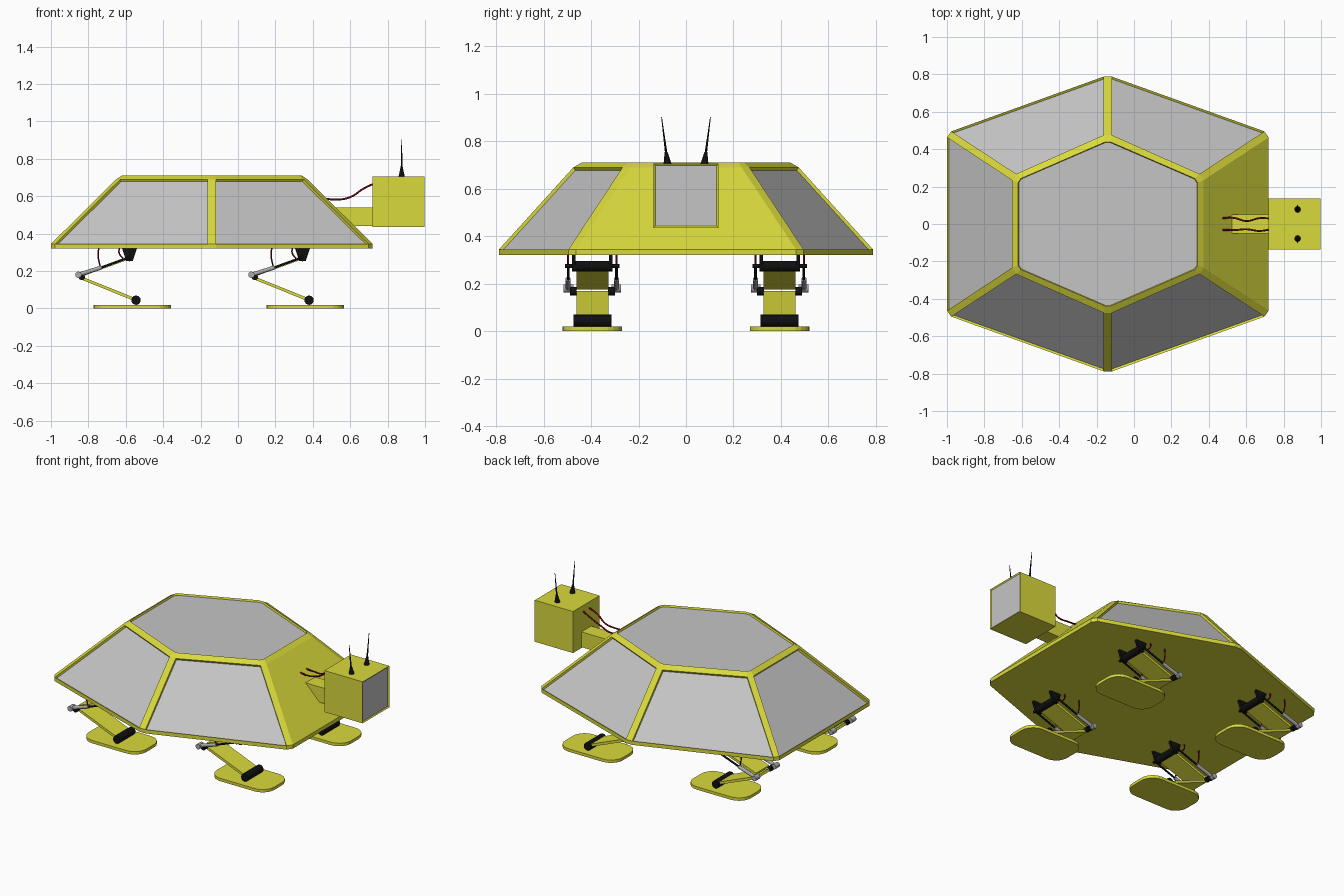
import bpy, bmesh, math
from mathutils import Vector, Matrix

if "Cube" in bpy.data.objects:
    bpy.data.objects.remove(bpy.data.objects["Cube"])


def mat(name, col):
    m = bpy.data.materials.new(name)
    m.diffuse_color = (*col, 1)
    m.use_nodes = True
    m.node_tree.nodes["Principled BSDF"].inputs["Base Color"].default_value = m.diffuse_color
    return m


YELLOW = mat("yellow paint", (0.70, 0.70, 0.045))
GREY = mat("grey panel", (0.56, 0.56, 0.56))
STEEL = mat("steel", (0.40, 0.40, 0.40))
BLACK = mat("black rubber", (0.005, 0.005, 0.005))
RED = mat("dark red cable", (0.20, 0.003, 0.006))


def finish(bm, name, *mats, smooth=False):
    bmesh.ops.recalc_face_normals(bm, faces=bm.faces)
    me = bpy.data.meshes.new(name)
    bm.to_mesh(me)
    bm.free()
    for m in mats:
        me.materials.append(m)
    ob = bpy.data.objects.new(name, me)
    bpy.context.collection.objects.link(ob)
    if smooth:
        bpy.context.view_layer.objects.active = ob
        ob.select_set(True)
        bpy.ops.object.shade_smooth_by_angle(angle=math.radians(40))
        ob.select_set(False)
    return ob


def rod(name, a, b, r1, r2, m, seg=16):
    """Cylinder or cone from a to b."""
    a, b = Vector(a), Vector(b)
    d = b - a
    bm = bmesh.new()
    M = Matrix.Translation((a + b) / 2) @ d.to_track_quat('Z', 'Y').to_matrix().to_4x4()
    bmesh.ops.create_cone(bm, cap_ends=True, segments=seg, radius1=r1, radius2=r2,
                          depth=d.length, matrix=M)
    return finish(bm, name, m, smooth=True)


def prism(name, pts, direction, m):
    """Extrude a flat polygon along a direction."""
    bm = bmesh.new()
    f = bm.faces.new([bm.verts.new(p) for p in pts])
    r = bmesh.ops.extrude_face_region(bm, geom=[f])
    vs = [g for g in r['geom'] if isinstance(g, bmesh.types.BMVert)]
    bmesh.ops.translate(bm, verts=vs, vec=direction)
    return finish(bm, name, m)


def plate(name, a, b, y, width, thick, m):
    """Flat bar between two (x, z) points, centred on y."""
    a, b = Vector((a[0], 0, a[1])), Vector((b[0], 0, b[1]))
    n = (b - a).normalized().cross(Vector((0, 1, 0))) * thick / 2
    off = Vector((0, y - width / 2, 0))
    return prism(name, [p + off for p in (a + n, b + n, b - n, a - n)], (0, width, 0), m)


def cable(name, pts, r):
    cu = bpy.data.curves.new(name, 'CURVE')
    cu.dimensions = '3D'
    cu.bevel_depth = r
    cu.bevel_resolution = 2
    cu.resolution_u = 6
    cu.use_fill_caps = True
    s = cu.splines.new('BEZIER')
    s.bezier_points.add(len(pts) - 1)
    for bp, p in zip(s.bezier_points, pts):
        bp.co = p
        bp.handle_left_type = bp.handle_right_type = 'AUTO'
    cu.materials.append(RED)
    ob = bpy.data.objects.new(name, cu)
    bpy.context.collection.objects.link(ob)


# Hexagonal body shell: chamfered rings, then recessed grey panels
CX = -0.14


def ring(bm, hx, hy, apex, z, c):
    P = [Vector(p) for p in ((hx, -hy, z), (hx, hy, z), (0, apex, z),
                             (-hx, hy, z), (-hx, -hy, z), (0, -apex, z))]
    out = []
    for i, p in enumerate(P):
        for q in (P[i - 1], P[(i + 1) % 6]):
            out.append(bm.verts.new(p + (q - p).normalized() * c + Vector((CX, 0, 0))))
    return out


bm = bmesh.new()
rings = [ring(bm, 0.86, 0.487, 0.796, 0.32, 0.024), ring(bm, 0.86, 0.487, 0.796, 0.345, 0.024),
         ring(bm, 0.512, 0.258, 0.485, 0.69, 0.024), ring(bm, 0.48, 0.237, 0.445, 0.711, 0.016)]
bm.faces.new(rings[0])
cap = bm.faces.new(rings[3])
panels = []
for k in range(3):
    for j in range(12):
        n = (j + 1) % 12
        f = bm.faces.new((rings[k][j], rings[k][n], rings[k + 1][n], rings[k + 1][j]))
        if k == 1 and j % 2 and j != 1:
            panels.append(f)
bmesh.ops.recalc_face_normals(bm, faces=bm.faces)
bmesh.ops.inset_individual(bm, faces=panels, thickness=0.005, depth=-0.014)
bmesh.ops.inset_individual(bm, faces=[cap], thickness=0.004, depth=-0.012)
for f in panels + [cap]:
    f.material_index = 1
finish(bm, "body_shell", YELLOW, GREY)


# Neck and head with an inset front screen
def box(name, lo, hi, screen=False):
    lo, hi = Vector(lo), Vector(hi)
    bm = bmesh.new()
    bmesh.ops.create_cube(bm, size=1, matrix=Matrix.Translation((lo + hi) / 2)
                          @ Matrix.Diagonal((*(hi - lo), 1)))
    if screen:
        bm.normal_update()
        fs = [f for f in bm.faces if f.normal.x > 0.9]
        bmesh.ops.inset_individual(bm, faces=fs, thickness=0.011, depth=-0.006)
        fs[0].material_index = 1
    finish(bm, name, YELLOW, GREY)


box("neck", (0.50, -0.05, 0.44), (0.73, 0.05, 0.54))
box("head", (0.72, -0.137, 0.435), (0.997, 0.137, 0.706), True)

# Antennas and neck cables
for s in (-1, 1):
    base, mid, tip = (0.875, s * 0.078, 0.703), (0.875, s * 0.084, 0.755), (0.875, s * 0.103, 0.902)
    rod("antenna_base", base, mid, 0.017, 0.006, BLACK)
    rod("antenna_whip", mid, tip, 0.005, 0.0015, BLACK, 8)
    cable("neck_cable", [(0.455, s * 0.03, 0.588), (0.53, s * 0.033, 0.582),
                         (0.60, s * 0.022 - 0.006, 0.595), (0.67, s * 0.034 - 0.003, 0.64),
                         (0.725, s * 0.03, 0.667)], 0.005)


# Foot: rounded pad
def foot(x, y):
    bm = bmesh.new()
    hx, hy, r = 0.208, 0.125, 0.085
    pts = []
    for cx, cy, a0 in ((1, 1, 0), (-1, 1, 90), (-1, -1, 180), (1, -1, 270)):
        for k in range(6):
            a = math.radians(a0 + k * 18)
            pts.append(bm.verts.new((x + cx * (hx - r) + r * math.cos(a),
                                     y + cy * (hy - r) + r * math.sin(a), 0)))
    f = bm.faces.new(pts)
    r = bmesh.ops.extrude_face_region(bm, geom=[f])
    bmesh.ops.translate(bm, verts=[g for g in r['geom'] if isinstance(g, bmesh.types.BMVert)],
                        vec=(0, 0, 0.019))
    finish(bm, "foot", YELLOW)


# Legs
for ox in (-0.565, 0.36):
    for y in (-0.395, 0.395):
        foot(ox, y)
        hip, ankle = ox - 0.015, ox + 0.02
        plate("shin", (ankle, 0.045), (ox - 0.268, 0.161), y, 0.135, 0.016, YELLOW)
        plate("thigh", (ox - 0.262, 0.182), (hip, 0.272), y, 0.135, 0.016, YELLOW)
        rod("ankle_joint", (ankle, y - 0.08, 0.044), (ankle, y + 0.08, 0.044), 0.025, 0.025, BLACK)
        rod("hip_axle", (hip, y - 0.085, 0.274), (hip, y + 0.085, 0.274), 0.022, 0.022, BLACK)
        rod("hip_pin", (hip, y - 0.115, 0.274), (hip, y + 0.115, 0.274), 0.009, 0.009, BLACK)
        for s in (-1, 1):
            yb, yp = y + s * 0.078, y + s * 0.102
            prism("hip_bracket", [(hip - 0.04, yb - 0.008, 0.322), (hip + 0.04, yb - 0.008, 0.322),
                                  (hip + 0.018, yb - 0.008, 0.255), (hip - 0.018, yb - 0.008, 0.255)],
                  (0, 0.016, 0), BLACK)
            # knee joint, piston and hoses on both sides of the leg
            k = (ox - 0.27, 0.168)
            rod("knee_joint", (k[0], y + s * 0.066, k[1]), (k[0], y + s * 0.095, k[1]), 0.017, 0.017, BLACK)
            rod("knee_pin", (k[0] - 0.018, y + s * 0.08, 0.18), (k[0] - 0.018, y + s * 0.122, 0.18),
                0.017, 0.017, STEEL)
            rod("piston_barrel", (k[0] - 0.018, yp, 0.18), (ox - 0.165, yp, 0.219), 0.011, 0.011, STEEL)
            rod("piston_rod", (ox - 0.165, yp, 0.219), (hip, yp, 0.274), 0.006, 0.006, BLACK, 10)
            cable("rear_hose", [(ox - 0.18, yp, 0.325), (ox - 0.182, yp, 0.275),
                                (ox - 0.172, yp, 0.225)], 0.004)
            cable("front_hose", [(ox - 0.07, yp, 0.325), (ox - 0.07, yp, 0.295),
                                 (ox - 0.05, yp, 0.268)], 0.004)
